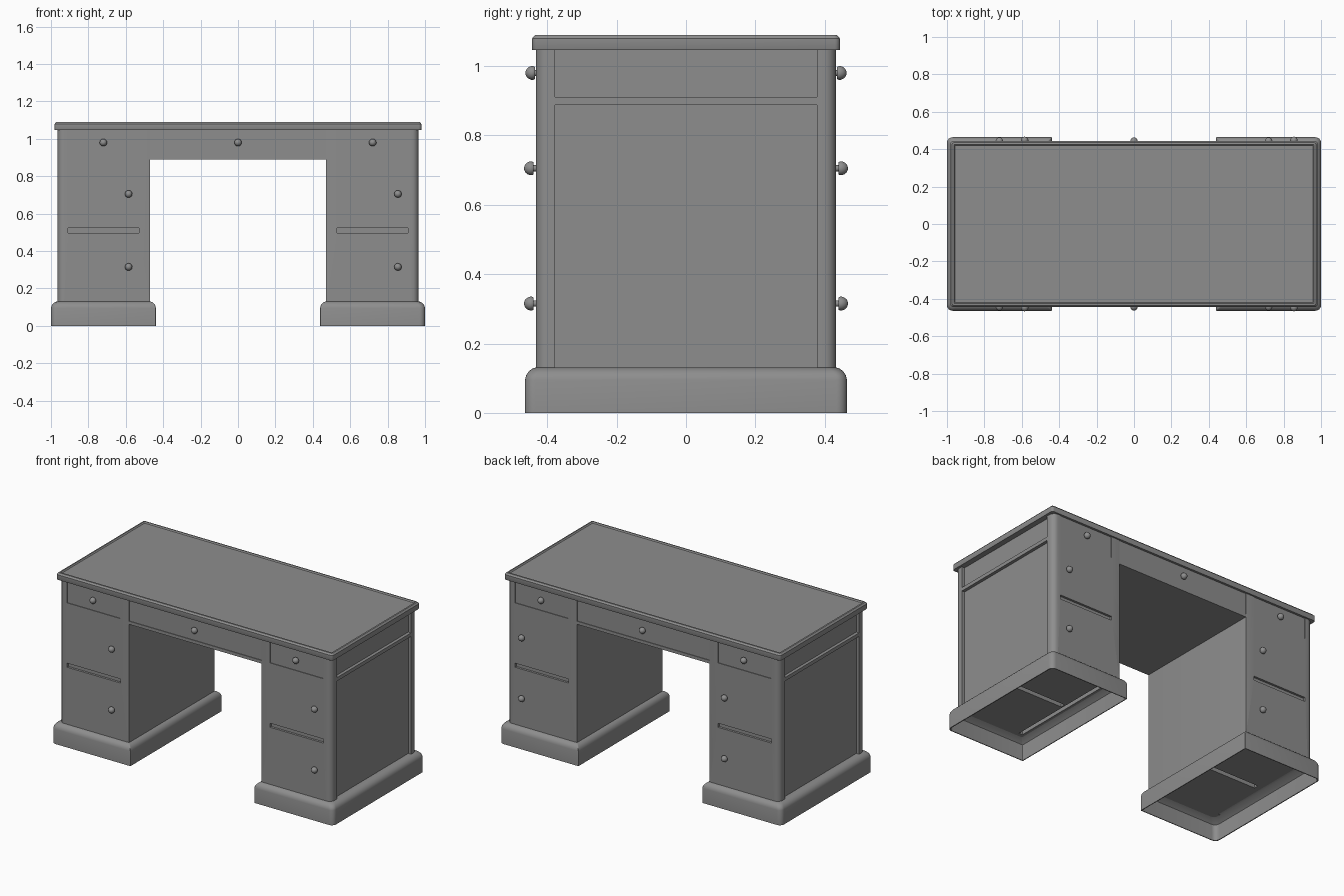
import bpy, bmesh, math
from mathutils import Matrix

if "Cube" in bpy.data.objects:
    bpy.data.objects.remove(bpy.data.objects["Cube"])

GREY = bpy.data.materials.new("dark_grey")
GREY.diffuse_color = (0.27, 0.27, 0.27, 1)
GREY.use_nodes = True
GREY.node_tree.nodes["Principled BSDF"].inputs["Base Color"].default_value = GREY.diffuse_color


def smooth(ob, angle):
    bpy.ops.object.select_all(action='DESELECT')
    ob.select_set(True)
    bpy.context.view_layer.objects.active = ob
    bpy.ops.object.shade_smooth_by_angle(angle=math.radians(angle))


def finish(bm, name, mirror=False, angle=35):
    bmesh.ops.recalc_face_normals(bm, faces=bm.faces)
    me = bpy.data.meshes.new(name)
    bm.to_mesh(me)
    bm.free()
    me.materials.append(GREY)
    ob = bpy.data.objects.new(name, me)
    bpy.context.collection.objects.link(ob)
    smooth(ob, angle)
    if mirror:
        ob.modifiers.new("mirror", 'MIRROR').use_mirror_merge = False
    return ob


def add_box(bm, x0, x1, y0, y1, z0, z1):
    m = Matrix.Translation(((x0 + x1) / 2, (y0 + y1) / 2, (z0 + z1) / 2)) \
        @ Matrix.Diagonal((x1 - x0, y1 - y0, z1 - z0, 1))
    bmesh.ops.create_cube(bm, size=1, matrix=m)


def outline(x0, x1, y, r_left, r_right, n=6):
    """Rectangle with separately rounded left and right corners."""
    pts = []
    for cx, sy, r, a0 in ((x1 - r_right, 1, r_right, 0), (x0 + r_left, 1, r_left, 90),
                          (x0 + r_left, -1, r_left, 180), (x1 - r_right, -1, r_right, 270)):
        for i in range(n + 1):
            a = math.radians(a0 + 90 * i / n)
            pts.append((cx + r * math.cos(a), sy * (y - r) + r * math.sin(a)))
    return pts


def loft(bm, rings, closed_loop=False):
    """Skin (outline, z) rings; cap the ends or join last to first."""
    rows = [[bm.verts.new((x, y, z)) for x, y in pts] for pts, z in rings]
    n = len(rows[0])
    pairs = list(zip(rows, rows[1:]))
    if closed_loop:
        pairs.append((rows[-1], rows[0]))
    for a, b in pairs:
        for i in range(n):
            j = (i + 1) % n
            bm.faces.new((a[i], a[j], b[j], b[i]))
    if not closed_loop:
        bm.faces.new(rows[0][::-1])
        bm.faces.new(rows[-1])


IN, OUT, Y = 0.47, 0.965, 0.433
RECESS = 0.004

# Pedestal body with rounded outer corners
bm = bmesh.new()
sec = outline(IN, OUT, Y, 0.001, 0.035)
loft(bm, [(sec, 0.125), (sec, 1.046)])
pedestal = finish(bm, "pedestals")

# Recesses: drawer fronts, slots, side panels, gaps under the drawer boxes
bm = bmesh.new()
for s in (-1, 1):
    for x0, x1, z0, z1, d in ((0.53, 0.91, 0.91, 1.06, RECESS),
                              (0.53, 0.91, 0.497, 0.523, 0.014)):
        y0, y1 = sorted((s * (Y - d), s * (Y + 0.05)))
        add_box(bm, x0, x1, y0, y1, z0, z1)
add_box(bm, OUT - 0.02, OUT + 0.05, -0.377, 0.377, 0.120, 0.887)
add_box(bm, OUT - 0.02, OUT + 0.05, -0.377, 0.377, 0.91, 1.06)
add_box(bm, 0.53, 0.91, -0.015, 0.015, 0.05, 0.18)
add_box(bm, 0.495, 0.52, -0.40, 0.40, 0.05, 0.18)
cutter = finish(bm, "recess_cutter")
cutter.hide_render = True
mod = pedestal.modifiers.new("recesses", 'BOOLEAN')
mod.operation, mod.solver, mod.object = 'DIFFERENCE', 'EXACT', cutter
bpy.context.view_layer.objects.active = pedestal
bpy.ops.object.modifier_apply(modifier=mod.name)
bpy.data.objects.remove(cutter)
smooth(pedestal, 30)
pedestal.modifiers.new("mirror", 'MIRROR').use_mirror_merge = False

# Hollow plinth moulding around each pedestal foot
bm = bmesh.new()
rings = []
for off, z in ((-0.022, 0.129), (-0.004, 0.124), (0.024, 0.10), (0.026, 0.0), (0.031, 0.0),
               (0.031, 0.095), (0.028, 0.108), (0.021, 0.119), (0.011, 0.127), (0.0, 0.131),
               (-0.022, 0.131)):
    rings.append((outline(IN - off, OUT + off * 1.13, Y + off, 0.004, 0.03), z))
loft(bm, rings, closed_loop=True)
finish(bm, "plinths", mirror=True)

# Centre drawer apron and its lower rail
bm = bmesh.new()
add_box(bm, -IN, IN, -Y + RECESS, Y - RECESS, 0.91, 1.046)
finish(bm, "centre_drawer")
bm = bmesh.new()
add_box(bm, -IN, IN, -Y, Y, 0.89, 0.91)
finish(bm, "apron_rail")

# Desk top with eased edge and a shallow sunken writing surface
bm = bmesh.new()
rings = []
for off, z in ((0.001, 1.046), (0.0, 1.048), (0.0, 1.079), (0.009, 1.089), (0.018, 1.09),
               (0.024, 1.083)):
    r = max(0.015 - off * 0.6, 0.003)
    rings.append((outline(-0.981 + off, 0.981 - off, 0.444 - off, r, r), z))
loft(bm, rings)
finish(bm, "desk_top")

# Turned knobs, the same on front and back
PROFILE = ((0.009, -0.006), (0.009, 0.006), (0.017, 0.006), (0.0198, 0.011), (0.0198, 0.017),
           (0.017, 0.024), (0.012, 0.030), (0.006, 0.033), (0.0, 0.034))


def knob(name, x, y, z, s):
    bm = bmesh.new()
    vs = [bm.verts.new((r, 0, h)) for r, h in PROFILE]
    edges = [bm.edges.new(p) for p in zip(vs, vs[1:])]
    bmesh.ops.spin(bm, geom=vs + edges, cent=(0, 0, 0), axis=(0, 0, 1),
                   angle=math.tau, steps=20)
    bmesh.ops.remove_doubles(bm, verts=bm.verts, dist=1e-5)
    m = Matrix.Translation((x, s * y, z)) @ Matrix.Rotation(-s * math.pi / 2, 4, 'X')
    bmesh.ops.transform(bm, matrix=m, verts=bm.verts)
    finish(bm, name, angle=50)


for s, side in ((-1, "front"), (1, "back")):
    for x in (-0.72, 0, 0.72):
        knob(side + "_drawer_knob", x, Y - RECESS, 0.98, s)
    for x in (-0.585, 0.855):
        for z in (0.315, 0.705):
            knob(side + "_cabinet_knob", x, Y, z, s)
